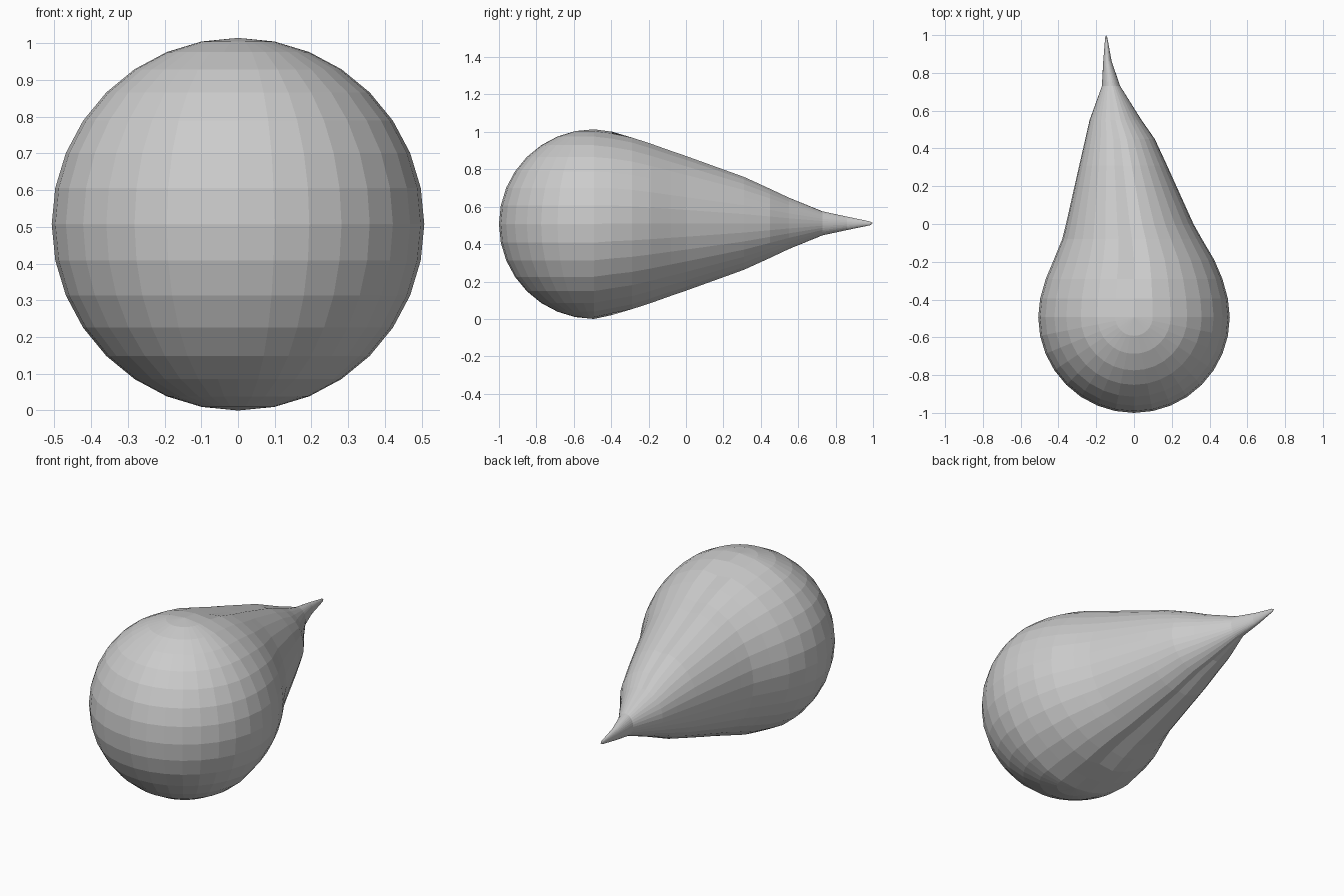
import bpy, bmesh, math

if "Cube" in bpy.data.objects:
    bpy.data.objects.remove(bpy.data.objects["Cube"])

R, CY, CZ = 0.507, -0.493, 0.507

# Front half of a 32 x 16 sphere
bm = bmesh.new()
bmesh.ops.create_uvsphere(bm, u_segments=32, v_segments=16, radius=R)
bmesh.ops.delete(bm, geom=[v for v in bm.verts if v.co.y > 1e-4], context='VERTS')
rim = [v for v in bm.verts if abs(v.co.y) < 1e-4]
rim.sort(key=lambda v: math.atan2(v.co.z, v.co.x))
dirs = [(v.co.x / R, v.co.z / R) for v in rim]
for v in bm.verts:
    v.co.y += CY
    v.co.z += CZ

# Tail sections: y, left x, right x, half height, groove factor at top and bottom
sections = [
    (-0.395, -0.497, 0.497, 0.490, 1.0),
    (-0.29, -0.467, 0.468, 0.468, 0.96),
    (-0.19, -0.425, 0.425, 0.435, 0.95),
    (-0.08, -0.38, 0.36, 0.395, 0.95),
    (0.00, -0.36, 0.315, 0.367, 0.95),
    (0.31, -0.29, 0.175, 0.253, 0.95),
    (0.45, -0.258, 0.11, 0.188, 0.95),
    (0.55, -0.235, 0.04, 0.14, 0.96),
    (0.73, -0.17, -0.073, 0.064, 1.0),
    (0.86, -0.163, -0.118, 0.036, 1.0),
    (0.985, -0.153, -0.141, 0.01, 1.0),
]


def bridge(a, b):
    n = len(a)
    for i in range(n):
        j = (i + 1) % n
        bm.faces.new((a[i], a[j], b[j], b[i]))


# Loft the tail back from the sphere rim
prev = rim
for y, xl, xr, h, groove in sections:
    mid, half = (xl + xr) / 2, (xr - xl) / 2
    ring = []
    for c, s in dirs:
        k = groove if abs(c) < 0.01 else 1.0
        ring.append(bm.verts.new((mid + half * c, y, CZ + 0.004 + h * s * k)))
    bridge(prev, ring)
    prev = ring

# Pointed tip
tip = bm.verts.new((-0.148, 1.0, 0.513))
for i in range(len(prev)):
    bm.faces.new((prev[i], prev[(i + 1) % len(prev)], tip))

bmesh.ops.recalc_face_normals(bm, faces=bm.faces)
mesh = bpy.data.meshes.new("teardrop_body")
bm.to_mesh(mesh)
bm.free()
bpy.context.collection.objects.link(bpy.data.objects.new("teardrop_body", mesh))
